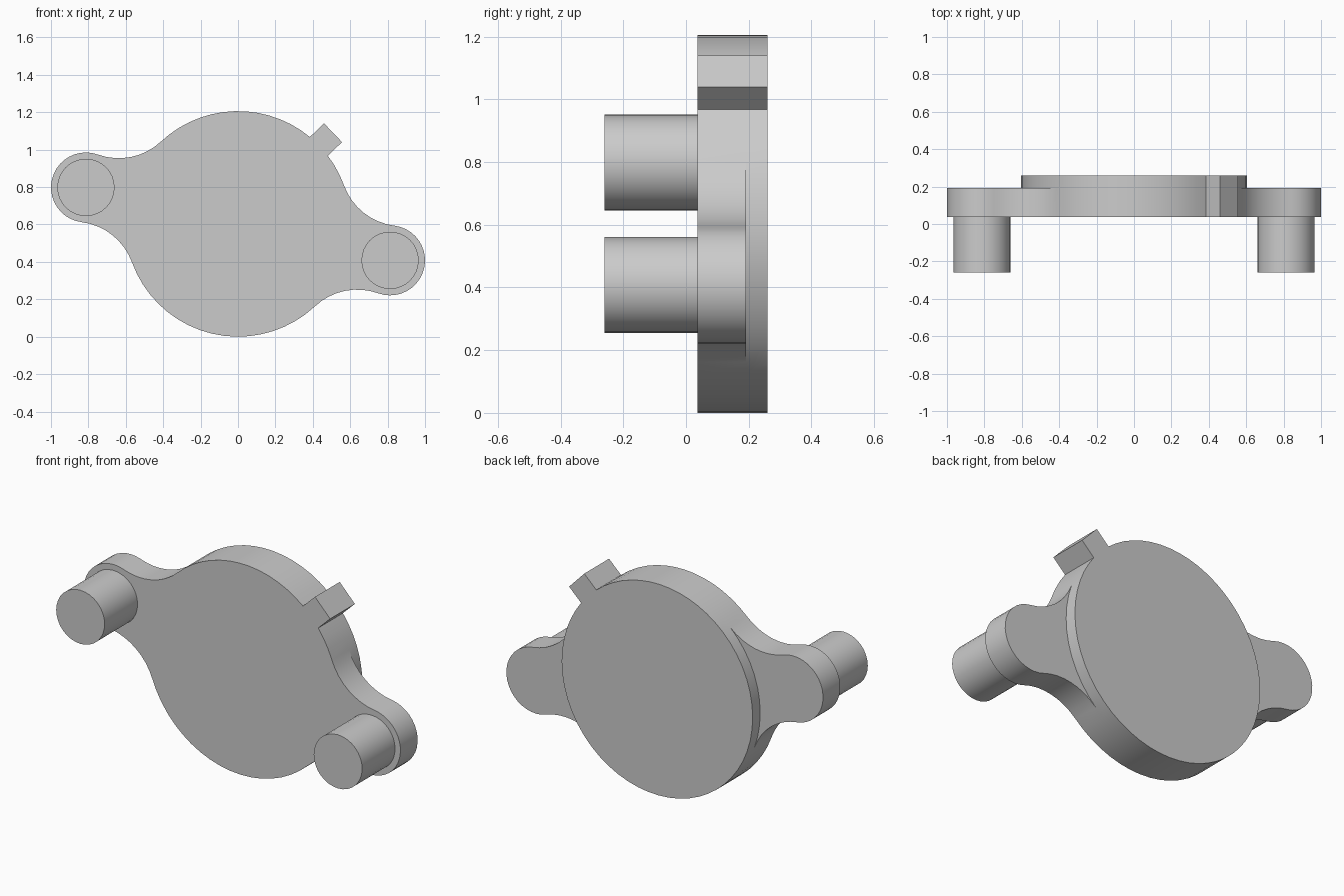
import bpy, bmesh
from math import cos, sin, radians, degrees, acos, atan2, hypot, pi
from mathutils import Vector

if "Cube" in bpy.data.objects:
    bpy.data.objects.remove(bpy.data.objects["Cube"], do_unlink=True)

# Material
grey = bpy.data.materials.new("plain grey")
grey.use_nodes = True
colour = (0.6, 0.6, 0.6, 1)
grey.diffuse_color = colour
grey.node_tree.nodes["Principled BSDF"].inputs["Base Color"].default_value = colour

# Main dimensions
CENTRE = Vector((0, 0.603))
EAR = Vector((-0.813, 0.798))
R_DISC, R_EAR, R_FILLET = 0.603, 0.187, 0.33
FRONT, STEP, BACK = 0.037, 0.192, 0.26


def arc(c, r, a0, a1, n):
    """Points on an arc, angles in radians."""
    return [c + r * Vector((cos(a0 + (a1 - a0) * i / n), sin(a0 + (a1 - a0) * i / n)))
            for i in range(n + 1)]


def turned(points):
    """Half turn about the disc centre."""
    return [2 * CENTRE - p for p in points]


def finish(ob):
    ob.data.materials.append(grey)
    bpy.ops.object.select_all(action='DESELECT')
    ob.select_set(True)
    bpy.context.view_layer.objects.active = ob
    bpy.ops.object.shade_smooth_by_angle(angle=radians(30))


# Tangent fillets between the disc and the left ear
to_ear = EAR - CENTRE
d = to_ear.length
axis = atan2(to_ear.y, to_ear.x)
a, b = R_DISC + R_FILLET, R_EAR + R_FILLET
spread = acos((a * a + d * d - b * b) / (2 * a * d))
ear_spread = pi - acos((b * b + d * d - a * a) / (2 * b * d))
t0, t1 = axis - spread, axis + spread
e0, e1 = axis - ear_spread, axis + ear_spread
f0 = CENTRE + a * Vector((cos(t0), sin(t0)))
f1 = CENTRE + a * Vector((cos(t1), sin(t1)))

ear_left = (arc(f0, R_FILLET, t0 + pi, e0 + pi, 8)
            + arc(EAR, R_EAR, e0, e1, 20)[1:]
            + arc(f1, R_FILLET, e1 + pi, t1 + pi, 8)[1:])
hidden_left = arc(CENTRE, R_DISC, t0, t1, 10)
ear_right, hidden_right = turned(ear_left), turned(hidden_left)

# Free rims of the disc; the upper one carries the square tab
tab_a, tab_b = radians(37.2), radians(50.4)
out = Vector((cos((tab_a + tab_b) / 2), sin((tab_a + tab_b) / 2))) * 0.105
rim_low = arc(CENTRE, R_DISC, t1, t0 + pi, 18)
start = arc(CENTRE, R_DISC, t1 - pi, tab_a, 3)
end = arc(CENTRE, R_DISC, tab_b, t0, 14)
rim_top = start + [start[-1] + out, end[0] + out] + end

# Body: stepped plate with a raised back disc
bm = bmesh.new()
cache = {}


def vert(p, y):
    key = (round(p.x, 4), round(p.y, 4), y)
    if key not in cache:
        cache[key] = bm.verts.new((p.x, y, p.y))
    return cache[key]


def face(points, y):
    bm.faces.new(list(dict.fromkeys(vert(p, y) for p in points)))


def wall(points, ya, yb):
    for p, q in zip(points, points[1:]):
        bm.faces.new((vert(p, ya), vert(q, ya), vert(q, yb), vert(p, yb)))


face(rim_top + ear_left + rim_low + ear_right, FRONT)
face(rim_top + hidden_left + rim_low + hidden_right, BACK)
for rim in (rim_top, rim_low):
    wall(rim, FRONT, STEP)
    wall(rim, STEP, BACK)
for ear, hidden in ((ear_left, hidden_left), (ear_right, hidden_right)):
    wall(ear, FRONT, STEP)
    wall(hidden, STEP, BACK)
    face(ear + hidden[::-1], STEP)
bmesh.ops.recalc_face_normals(bm, faces=bm.faces)
mesh = bpy.data.meshes.new("body_plate")
bm.to_mesh(mesh)
bm.free()
body = bpy.data.objects.new("body_plate", mesh)
bpy.context.collection.objects.link(body)
finish(body)

# Mounting pins on the front of each ear
for name, p in (("right_pin", EAR), ("left_pin", 2 * CENTRE - EAR)):
    bpy.ops.mesh.primitive_cylinder_add(
        vertices=32, radius=0.153, depth=0.31,
        location=(p.x, -0.105, p.y), rotation=(pi / 2, 0, 0))
    pin = bpy.context.object
    pin.name = name
    finish(pin)
